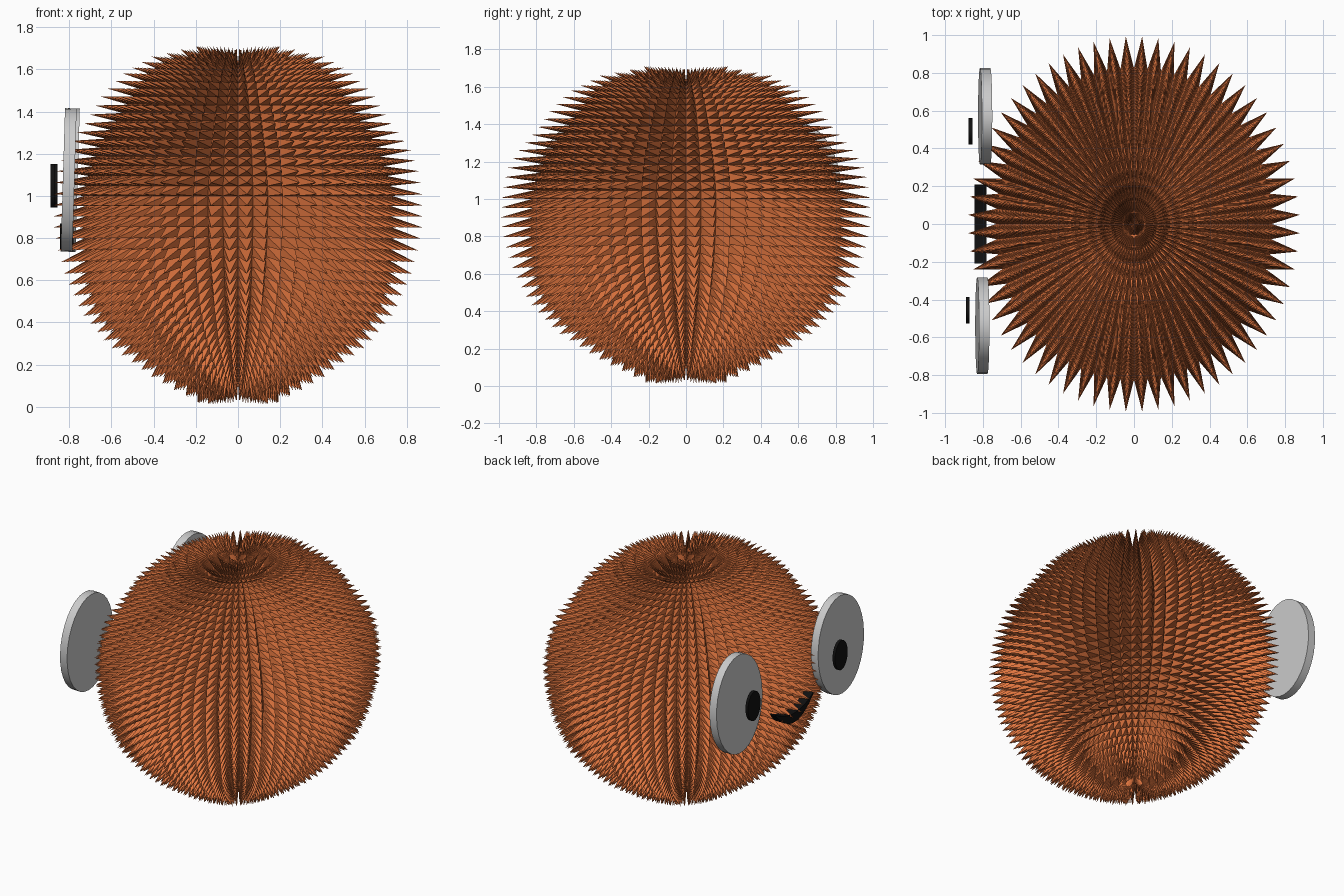
import bpy, bmesh
from math import sin, cos, pi, hypot
from mathutils import Matrix

if "Cube" in bpy.data.objects:
    bpy.data.objects.remove(bpy.data.objects["Cube"])


def material(name, rgb):
    m = bpy.data.materials.new(name)
    m.diffuse_color = (*rgb, 1)
    m.use_nodes = True
    m.node_tree.nodes["Principled BSDF"].inputs["Base Color"].default_value = m.diffuse_color
    return m


def add_object(name, bm, mat=None):
    bmesh.ops.recalc_face_normals(bm, faces=bm.faces)
    me = bpy.data.meshes.new(name)
    bm.to_mesh(me)
    bm.free()
    ob = bpy.data.objects.new(name, me)
    bpy.context.collection.objects.link(ob)
    if mat:
        me.materials.append(mat)
    return ob


orange = material("orange_fur", (0.75, 0.18, 0.05))
black = material("black", (0.005, 0.005, 0.005))

# Fur profile from bottom to top: skin radius, skin z, spike tip radius, tip z
PROFILE = [
    (0.00, 0.14, 0.03, 0.05), (0.15, 0.13, 0.17, 0.005),
    (0.33, 0.22, 0.40, 0.13), (0.50, 0.37, 0.62, 0.29),
    (0.62, 0.53, 0.75, 0.45), (0.68, 0.68, 0.825, 0.62),
    (0.72, 0.85, 0.875, 0.82), (0.73, 1.00, 0.88, 0.98),
    (0.70, 1.12, 0.86, 1.12), (0.66, 1.22, 0.82, 1.23),
    (0.58, 1.35, 0.72, 1.36), (0.50, 1.46, 0.65, 1.48),
    (0.40, 1.55, 0.55, 1.58), (0.27, 1.61, 0.42, 1.66),
    (0.12, 1.62, 0.20, 1.71), (0.00, 1.60, 0.02, 1.68)]
SEGS, ROWS, DEPTH = 64, 48, 1.13

lengths = [0]
for a, b in zip(PROFILE, PROFILE[1:]):
    lengths.append(lengths[-1] + hypot(b[0] - a[0], b[1] - a[1]))


def sample(t):
    s = t * lengths[-1]
    i = 0
    while i < len(PROFILE) - 2 and lengths[i + 1] < s:
        i += 1
    f = (s - lengths[i]) / (lengths[i + 1] - lengths[i])
    return [p + (q - p) * f for p, q in zip(PROFILE[i], PROFILE[i + 1])]


def around(r, z, k):
    a = 2 * pi * k / SEGS
    return (r * cos(a), DEPTH * r * sin(a), z)


# Furry body: every grid cell is raised to a pointed spike
bm = bmesh.new()
rings = []
for j in range(ROWS + 1):
    r, z = sample(j / ROWS)[:2]
    if j in (0, ROWS):
        rings.append([bm.verts.new((0, 0, z))] * SEGS)
    else:
        rings.append([bm.verts.new(around(r, z, k)) for k in range(SEGS)])
for j in range(ROWS):
    r, z = sample((j + 0.5) / ROWS)[2:]
    for k in range(SEGS):
        n = (k + 1) % SEGS
        tip = bm.verts.new(around(r, z, k + 0.5))
        loop = [rings[j][k], rings[j][n], rings[j + 1][n], rings[j + 1][k]]
        for a, b in zip(loop, loop[1:] + loop[:1]):
            if a is not b:
                bm.faces.new((a, b, tip))
add_object("furry_body", bm, orange)


def disc(name, centre, ry, rz, thick, tilt=0, mat=None):
    """Oval disc whose flat side faces -x."""
    bm = bmesh.new()
    bmesh.ops.create_cone(bm, cap_ends=True, segments=32,
                          radius1=1, radius2=1, depth=1)
    bm.transform(Matrix.Translation(centre) @ Matrix.Rotation(tilt, 4, 'Y')
                 @ Matrix.Diagonal((thick, ry, rz, 1))
                 @ Matrix.Rotation(pi / 2, 4, 'Y'))
    ob = add_object(name, bm, mat)
    bpy.context.view_layer.objects.active = ob
    ob.select_set(True)
    bpy.ops.object.shade_smooth_by_angle()
    ob.select_set(False)


# Eyes and floating pupils on the -x side
for side, y, x, py, px in (("left", 0.57, -0.788, 0.49, -0.865),
                           ("right", -0.538, -0.803, -0.457, -0.88)):
    disc(side + "_eye", (x, y, 1.075), 0.255, 0.34, 0.055, 0.03)
    disc(side + "_pupil", (px, py, 1.048), 0.07, 0.103, 0.02, 0, black)

# Crescent smile
bm = bmesh.new()
N = 16
upper, lower = [], []
for i in range(N + 1):
    u = 2 * i / N - 1
    bow = 1 - u * u
    upper.append((0.21 * u, 0.87 - 0.065 * bow))
    lower.append((0.21 * u, 0.86 - 0.12 * bow))
cols = [[bm.verts.new((x, y, z)) for x, (y, z) in
         ((-0.845, p), (-0.845, q), (-0.78, q), (-0.78, p))]
        for p, q in zip(upper, lower)]
for a, b in zip(cols, cols[1:]):
    for k in range(4):
        bm.faces.new((a[k], a[(k + 1) % 4], b[(k + 1) % 4], b[k]))
bm.faces.new(cols[0])
bm.faces.new(cols[-1])
add_object("smile", bm, black)
